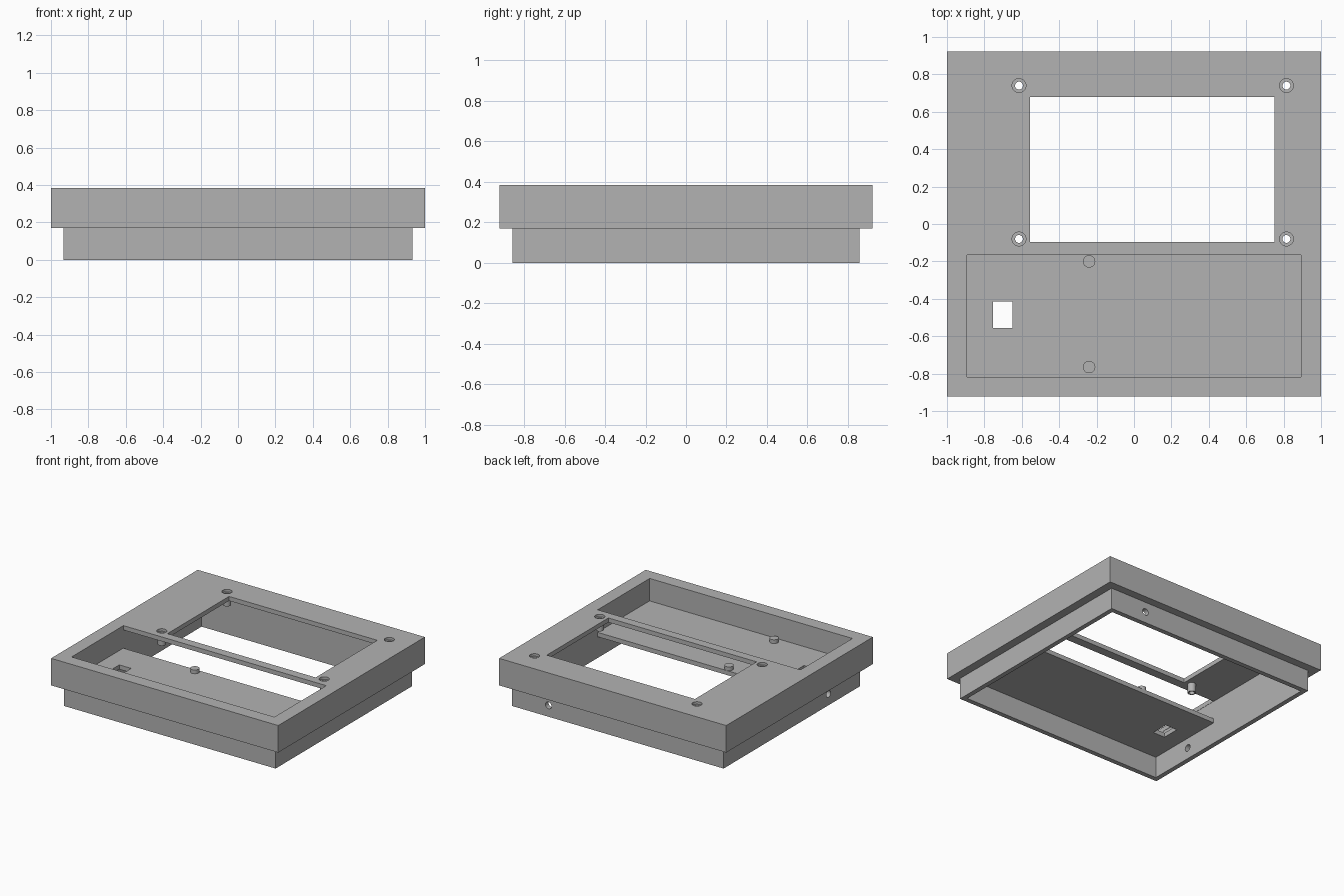
import bpy, bmesh, math
from mathutils import Matrix

if "Cube" in bpy.data.objects:
    bpy.data.objects.remove(bpy.data.objects["Cube"], do_unlink=True)

grey = bpy.data.materials.new("matte grey")
grey.use_nodes = True
grey.diffuse_color = (0.45, 0.45, 0.45, 1)
grey.node_tree.nodes["Principled BSDF"].inputs["Base Color"].default_value = (0.45, 0.45, 0.45, 1)

SQUARE = [(-1, -1), (1, -1), (1, 1), (-1, 1)]
ROUND = [(math.cos(a * math.tau / 32), math.sin(a * math.tau / 32)) for a in range(32)]


def stack(name, outline, levels, centre=(0, 0), hollow=False, turn=None):
    """Solid made by joining scaled copies of an outline: levels are (half x, half y, z)."""
    bm = bmesh.new()
    loops = [[bm.verts.new((centre[0] + px * sx, centre[1] + py * sy, z)) for px, py in outline]
             for sx, sy, z in levels]
    n = len(outline)
    pairs = list(zip(loops, loops[1:]))
    if hollow:
        pairs.append((loops[-1], loops[0]))
    else:
        bm.faces.new(loops[0])
        bm.faces.new(loops[-1])
    for a, b in pairs:
        for i in range(n):
            j = (i + 1) % n
            bm.faces.new((a[i], a[j], b[j], b[i]))
    if turn:
        bm.transform(turn)
    bmesh.ops.recalc_face_normals(bm, faces=bm.faces)
    mesh = bpy.data.meshes.new(name)
    bm.to_mesh(mesh)
    bm.free()
    mesh.materials.append(grey)
    obj = bpy.data.objects.new(name, mesh)
    bpy.context.scene.collection.objects.link(obj)
    return obj


def box(name, x0, x1, y0, y1, z0, z1):
    hx, hy = (x1 - x0) / 2, (y1 - y0) / 2
    return stack(name, SQUARE, [(hx, hy, z0), (hx, hy, z1)], ((x0 + x1) / 2, (y0 + y1) / 2))


def activate(obj):
    bpy.ops.object.select_all(action="DESELECT")
    obj.select_set(True)
    bpy.context.view_layer.objects.active = obj


def cut(obj, cutter):
    cutter.hide_render = True
    mod = obj.modifiers.new("cut", "BOOLEAN")
    mod.operation, mod.solver, mod.object = "DIFFERENCE", "EXACT", cutter
    activate(obj)
    bpy.ops.object.modifier_apply(modifier=mod.name)
    bpy.data.objects.remove(cutter, do_unlink=True)


def smooth(obj):
    activate(obj)
    bpy.ops.object.shade_smooth_by_angle(angle=math.radians(30))


TOP, PLATE, LEDGE, FLOOR = 0.385, 0.35, 0.17, 0.205

# Stepped hollow case, open underneath
case = stack("case", SQUARE, [(0.895, 0.82, PLATE), (0.895, 0.82, 0), (0.932, 0.858, 0),
                              (0.932, 0.858, LEDGE), (1, 0.922, LEDGE), (1, 0.922, TOP)])

# Screen window and front pocket
cut(case, box("window_cutter", -0.555, 0.75, -0.095, 0.68, 0.3, 0.5))
cut(case, box("pocket_cutter", -0.893, 0.893, -0.818, -0.165, 0.3, 0.5))

# Counterbored screw holes, each with a hollow boss under the plate
for x in (-0.615, 0.815):
    for y in (-0.08, 0.74):
        cut(case, stack("screw_cutter", ROUND, [(0.021, 0.021, 0.3), (0.021, 0.021, 0.365),
                                                (0.037, 0.037, 0.365), (0.037, 0.037, 0.5)], (x, y)))
        smooth(stack("screw_boss", ROUND, [(0.03, 0.03, PLATE), (0.03, 0.03, 0.28),
                                           (0.021, 0.021, 0.28), (0.021, 0.021, PLATE)],
                     (x, y), hollow=True))

# Cable holes through the back and the right wall
rod = [(0.027, 0.027, -0.08), (0.027, 0.027, 0.08)]
for x, y, axis in ((0.61, 0.84, "X"), (-0.915, -0.46, "Y")):
    turn = Matrix.Translation((x, y, 0.09)) @ Matrix.Rotation(math.pi / 2, 4, axis)
    cut(case, stack("cable_cutter", ROUND, rod, turn=turn))
smooth(case)

# Pocket floor with a slot and two locating pegs
tray = box("pocket_floor", -0.9, 0.9, -0.825, -0.165, LEDGE, FLOOR)
cut(tray, box("slot_cutter", -0.755, -0.65, -0.555, -0.415, 0.1, 0.3))
for y in (-0.2, -0.765):
    smooth(stack("locating_peg", ROUND, [(0.033, 0.033, 0.19), (0.033, 0.033, 0.235)], (-0.24, y)))
